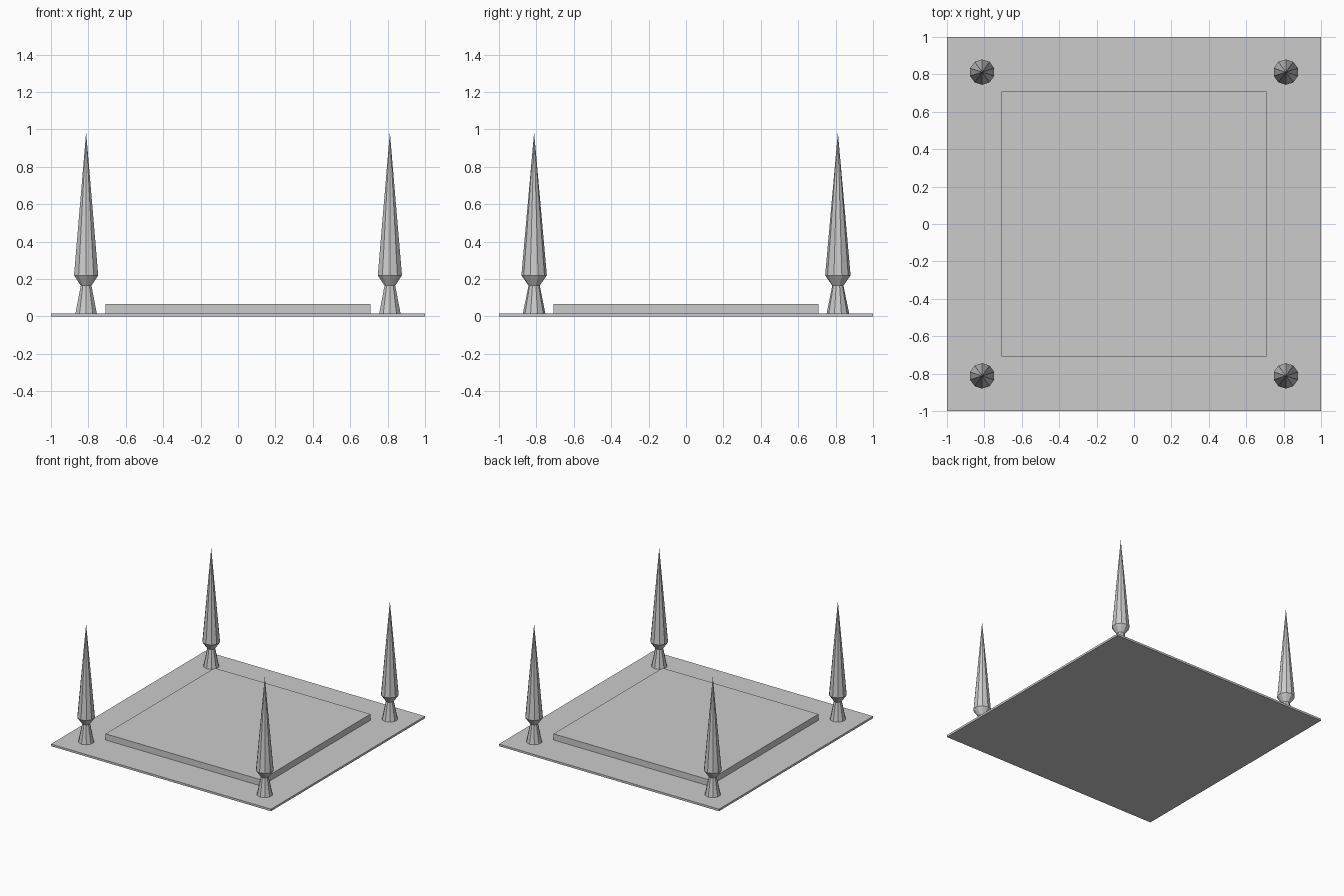
import bpy, bmesh, math

if "Cube" in bpy.data.objects:
    bpy.data.objects.remove(bpy.data.objects["Cube"])


def box(name, half, z0, z1):
    bpy.ops.mesh.primitive_cube_add(size=1, location=(0, 0, (z0 + z1) / 2))
    ob = bpy.context.object
    ob.name = name
    ob.scale = (2 * half, 2 * half, z1 - z0)
    bpy.ops.object.transform_apply(location=True, scale=True)


def spire(name, x, y, profile, sides=10):
    bm = bmesh.new()
    rings = []
    for r, z in profile:
        ring = []
        for i in range(sides):
            a = math.pi / 2 + 2 * math.pi * i / sides
            ring.append(bm.verts.new((r * math.cos(a), r * math.sin(a), z)))
        rings.append(ring)
    for lo, hi in zip(rings, rings[1:]):
        for i in range(sides):
            j = (i + 1) % sides
            bm.faces.new((lo[i], lo[j], hi[j], hi[i]))
    tip = bm.verts.new((0, 0, 0.985))
    for i in range(sides):
        bm.faces.new((rings[-1][i], rings[-1][(i + 1) % sides], tip))
    bm.faces.new(rings[0][::-1])
    me = bpy.data.meshes.new(name)
    bm.to_mesh(me)
    bm.free()
    ob = bpy.data.objects.new(name, me)
    ob.location = (x, y, 0)
    bpy.context.collection.objects.link(ob)


# Thin ground slab and raised platform
box("base_slab", 1.0, 0.0, 0.017)
box("raised_platform", 0.708, 0.017, 0.068)

# Four corner spires: flared foot, narrow neck, tall pointed top
SPIRE = [(0.06, 0.017), (0.03, 0.165), (0.068, 0.22)]
for side, sx in (("left", -1), ("right", 1)):
    for end, sy in (("front", -1), ("back", 1)):
        spire(f"{end}_{side}_spire", sx * 0.812, sy * 0.812, SPIRE)
